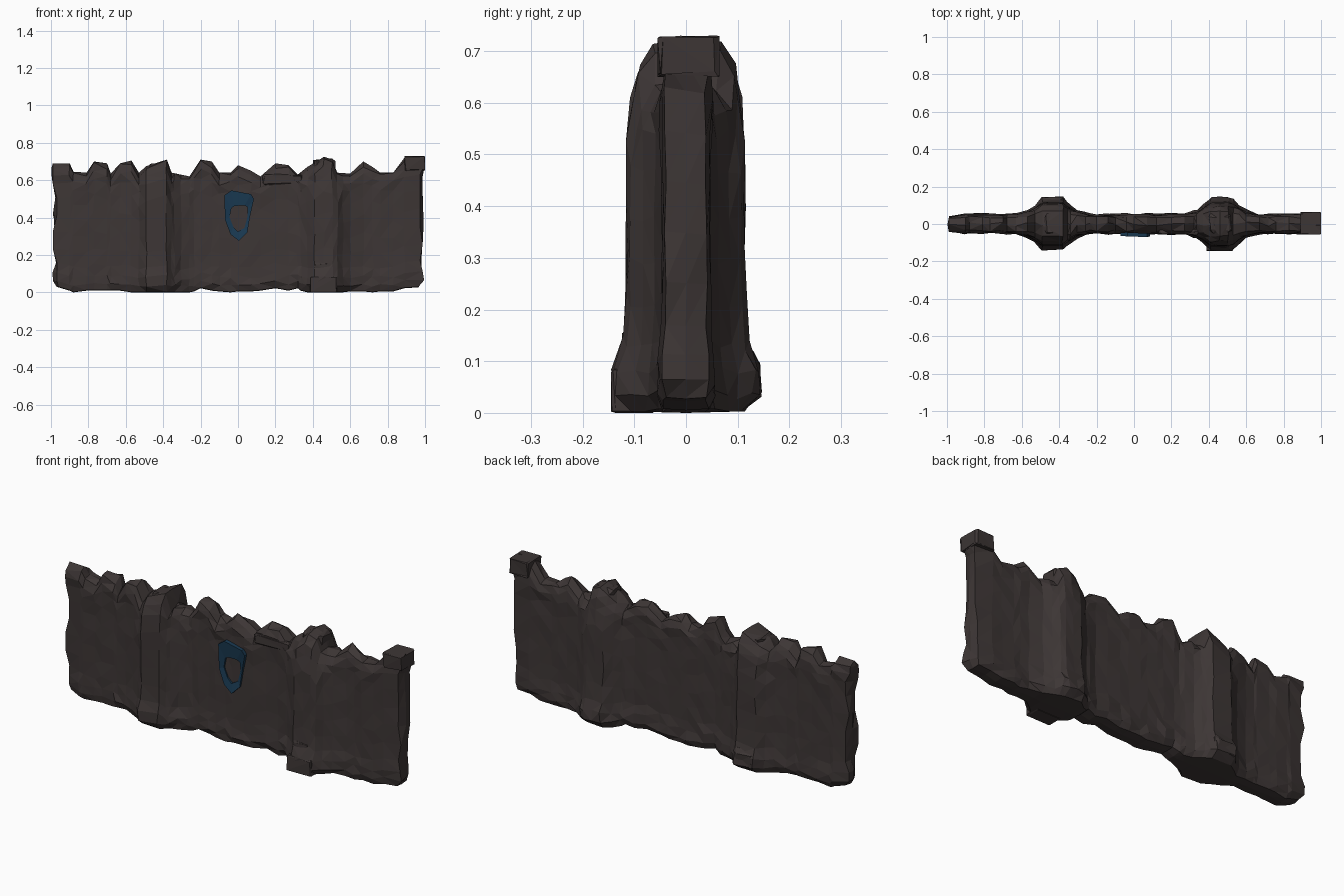
import bpy, bmesh, math, random

if "Cube" in bpy.data.objects:
    bpy.data.objects.remove(bpy.data.objects["Cube"])
random.seed(7)


def material(name, rgb):
    m = bpy.data.materials.new(name)
    m.diffuse_color = (*rgb, 1)
    m.use_nodes = True
    m.node_tree.nodes["Principled BSDF"].inputs["Base Color"].default_value = m.diffuse_color
    return m


STONE = material("dark stone", (0.047, 0.037, 0.036))
BLUE = material("deep blue", (0.010, 0.042, 0.085))

# broken top outline of the wall (x, z)
TOP = [(-.99, .69), (-.9, .69), (-.88, .645), (-.81, .64), (-.77, .70), (-.70, .69), (-.68, .635),
       (-.63, .69), (-.57, .705), (-.53, .64), (-.49, .675), (-.38, .71), (-.355, .64), (-.26, .62),
       (-.2, .71), (-.14, .70), (-.1, .64), (-.04, .64), (0, .68), (.07, .65), (.12, .62), (.2, .69),
       (.27, .68), (.32, .63), (.37, .67), (.46, .725), (.505, .71), (.53, .64), (.6, .635),
       (.67, .70), (.72, .67), (.76, .64), (.83, .64), (.89, .72), (.995, .73)]
PILLARS = (-.435, .465)
ROWS = [0, .05, .12, .2, .32, .46, .6, .74, .86, .93, 1]


def lerp(table, x):
    if x <= table[0][0]:
        return table[0][1]
    for (a, b), (c, d) in zip(table, table[1:]):
        if x <= c:
            return b + (d - b) * (x - a) / (c - a)
    return table[-1][1]


def half_depth(x, t):
    """Half thickness: thin wall, thick piers with a flared foot."""
    wall = lerp([(0, .042), (.05, .054), (.12, .052), (.2, .047), (.8, .046), (.93, .048), (1, .036)], t)
    dx = min(abs(x - p) for p in PILLARS)
    bump = lerp([(.055, 1), (.095, .55), (.13, .25), (.2, 0)], dx)
    pier = lerp([(0, .068), (.05, .088), (.13, .088), (.2, .074), (.36, .068), (.8, .068), (.93, .045), (1, .028)], t)
    return wall + bump * pier


# columns: outline points plus the pier edges
cols = [x for x, z in TOP]
for p in PILLARS:
    for o in (-.2, -.13, -.095, -.055, .055, .095, .13, .2):
        if min(abs(p + o - c) for c in cols) > .012:
            cols.append(p + o)
cols.sort()


def wall():
    bm = bmesh.new()
    rings = []
    for i, x in enumerate(cols):
        end = i in (0, len(cols) - 1)
        top, foot = lerp(TOP, x), random.choice((.002, .008, .012, .025))
        if min(abs(x - p) for p in PILLARS) < .1:
            foot = .003
        if end:
            foot = .03
        ring = []
        for side in (-1, 1):
            line = []
            drop = random.uniform(.0, .035)
            for t in ROWS:
                edge = t < .15 or t > .85
                j = .006 if edge else .0025
                y = side * (half_depth(x, t) * (.85 if end else 1) + random.uniform(-j, j))
                z = foot + (top - (drop if t == 1 else drop * .6) - foot) * t
                px = x
                if end:
                    px -= math.copysign(random.choice((0, .008, .022)), x)
                    if t > .9:
                        px = x
                    if t == 0:
                        px = x * .97
                elif 0 < t < 1:
                    px += random.uniform(-.005, .005)
                    z += random.uniform(-.008, .008)
                line.append((px, y, max(z, 0)))
            ring.append(line)
        # front upwards, ridge, back downwards, underside
        loop = ring[0] + [(x, random.uniform(-.012, .012), top)] + ring[1][::-1] + [(x * (.97 if end else 1), 0, max(foot - .003, 0))]
        rings.append([bm.verts.new(c) for c in loop])
    n = len(rings[0])
    for a, b in zip(rings, rings[1:]):
        for k in range(n):
            bm.faces.new((a[k], b[k], b[(k + 1) % n], a[(k + 1) % n]))
    # end caps: strips running front to back through a rough mid line
    m = len(ROWS)
    for r in (rings[0], rings[-1]):
        mids = []
        for k in range(m):
            f, g = r[k].co, r[2 * m - k].co
            c = (f + g) / 2
            c.x = math.copysign(min(.998, abs(c.x) + random.uniform(0, .012)), c.x)
            mids.append(bm.verts.new(c))
        for k in range(m - 1):
            bm.faces.new((r[k], r[k + 1], mids[k + 1], mids[k]))
            bm.faces.new((mids[k], mids[k + 1], r[2 * m - k - 1], r[2 * m - k]))
        bm.faces.new((r[m - 1], r[m], mids[-1]))
        bm.faces.new((r[m], r[m + 1], mids[-1]))
        bm.faces.new((r[0], mids[0], r[-1]))
        bm.faces.new((mids[0], r[2 * m], r[-1]))
    bmesh.ops.triangulate(bm, faces=bm.faces[:])
    finish(bm, "ruined_wall", STONE)


def finish(bm, name, mat):
    bmesh.ops.recalc_face_normals(bm, faces=bm.faces[:])
    me = bpy.data.meshes.new(name)
    bm.to_mesh(me)
    bm.free()
    me.materials.append(mat)
    ob = bpy.data.objects.new(name, me)
    bpy.context.collection.objects.link(ob)
    return ob


def rock(name, lo, hi, rough=.008, cut=.015):
    """Chipped stone block between two corners."""
    bm = bmesh.new()
    bmesh.ops.create_cube(bm, size=1)
    for v in bm.verts:
        v.co = [(a + b) / 2 + c * (b - a) for a, b, c in zip(lo, hi, v.co)]
    bmesh.ops.bevel(bm, geom=bm.edges[:], offset=cut, segments=1, affect='EDGES')
    for v in bm.verts:
        for k in range(3):
            v.co[k] = min(hi[k], max(lo[k], v.co[k] + random.uniform(-rough, rough)))
    bmesh.ops.triangulate(bm, faces=bm.faces[:])
    finish(bm, name, STONE)


def crest():
    """Worn blue ring on a slight swelling of the front."""
    outer = [(-.072, .52), (-.035, .545), (.07, .525), (.085, .50), (.065, .41), (.05, .32), (.005, .275), (-.04, .31), (-.07, .39)]
    inner = [(-.035, .45), (-.02, .462), (.035, .465), (.052, .455), (.052, .41), (.035, .345), (.0, .325), (-.025, .35), (-.045, .40)]
    depth = [.064, .066, .07, .066, .058, .056, .062, .06, .06]
    bm = bmesh.new()
    loops = [[bm.verts.new((x, -.04, z)) for x, z in outer],
             [bm.verts.new((x, -d, z)) for (x, z), d in zip(outer, depth)],
             [bm.verts.new((x, -d + .006, z)) for (x, z), d in zip(inner, depth)],
             [bm.verts.new((x, -.04, z)) for x, z in inner]]
    n = len(outer)
    for a, b in zip(loops, loops[1:]):
        for k in range(n):
            bm.faces.new((a[k], a[(k + 1) % n], b[(k + 1) % n], b[k]))
    finish(bm, "crest_ring", BLUE)


wall()
crest()
# loose stones at the feet of the piers and along the broken top
rock("right_foot_stone", (.385, -.145, 0), (.53, -.06, .085), .004, .006)
rock("left_foot_stone", (-.50, .05, .02), (-.37, .145, .12), .008, .02)
rock("ledge_stone", (.13, -.058, .575), (.35, -.03, .63), .006, .01)
rock("pier_chip", (.40, -.125, .10), (.50, -.08, .16), .006, .008)
rock("corner_stone", (.89, -.055, .65), (1.0, .065, .73), .006, .006)
rock("left_cap_stone", (-.48, -.06, .60), (-.40, .06, .69), .012, .02)
rock("right_cap_stone", (.40, -.06, .62), (.52, .06, .715), .012, .02)
